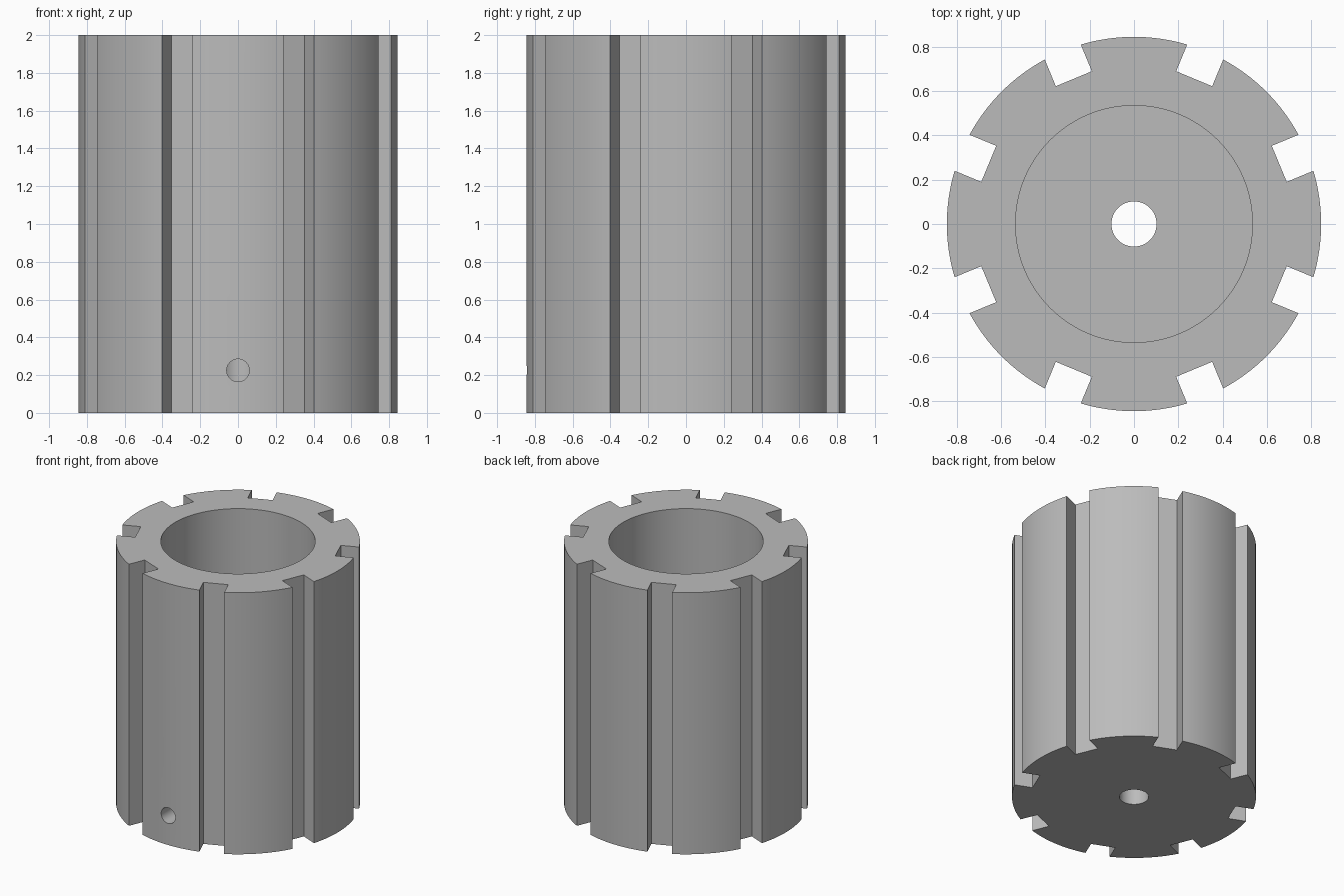
import bpy, bmesh, math
from mathutils import Vector, Matrix

if "Cube" in bpy.data.objects:
    bpy.data.objects.remove(bpy.data.objects["Cube"], do_unlink=True)

HEIGHT = 2.0
OUTER_R, SLOT_FLOOR, SLOT_HALF = 0.845, 0.71, 0.088
BORE_R, BORE_FLOOR = 0.535, 0.45
SHAFT_R = 0.102
SCREW_R, SCREW_Z = 0.06, 0.225
SLOTS, ARC_STEPS = 8, 16

grey = bpy.data.materials.new("plain grey")
grey.use_nodes = True
grey.diffuse_color = (0.5, 0.5, 0.5, 1)
grey.node_tree.nodes["Principled BSDF"].inputs["Base Color"].default_value = (0.5, 0.5, 0.5, 1)


def polar(radius, angle):
    return Vector((radius * math.cos(angle), radius * math.sin(angle), 0))


def slotted_outline():
    """Outer arcs joined by straight-sided, flat-floored slots."""
    points = []
    pitch = math.tau / SLOTS
    half_angle = math.asin(SLOT_HALF / OUTER_R)
    for i in range(SLOTS):
        centre = (i + 0.5) * pitch
        turn = Matrix.Rotation(centre, 3, 'Z')
        points += [turn @ Vector((SLOT_FLOOR, side * SLOT_HALF, 0)) for side in (-1, 1)]
        start, span = centre + half_angle, pitch - 2 * half_angle
        points += [polar(OUTER_R, start + span * k / ARC_STEPS) for k in range(ARC_STEPS + 1)]
    return points


def prism(name, outline, length):
    bm = bmesh.new()
    face = bm.faces.new([bm.verts.new(p) for p in outline])
    top = bmesh.ops.extrude_face_region(bm, geom=[face])["geom"]
    verts = [g for g in top if isinstance(g, bmesh.types.BMVert)]
    bmesh.ops.translate(bm, verts=verts, vec=(0, 0, length))
    bmesh.ops.recalc_face_normals(bm, faces=bm.faces)
    mesh = bpy.data.meshes.new(name)
    bm.to_mesh(mesh)
    bm.free()
    obj = bpy.data.objects.new(name, mesh)
    bpy.context.collection.objects.link(obj)
    mesh.materials.append(grey)
    return obj


def cut_hole(body, name, radius, length, location, tilt=0, sides=96):
    cutter = prism(name, [polar(radius, math.tau * k / sides) for k in range(sides)], length)
    cutter.hide_render = True
    cutter.location = location
    cutter.rotation_euler.x = tilt
    mod = body.modifiers.new(name, 'BOOLEAN')
    mod.operation, mod.solver, mod.object = 'DIFFERENCE', 'EXACT', cutter
    bpy.context.view_layer.update()
    bpy.context.view_layer.objects.active = body
    bpy.ops.object.modifier_apply(modifier=mod.name)
    bpy.data.objects.remove(cutter, do_unlink=True)


# Slotted drum body
drum = prism("slotted_drum", slotted_outline(), HEIGHT)

# Wide bore from the top, shaft hole through the base, screw hole in the front
cut_hole(drum, "bore", BORE_R, HEIGHT, (0, 0, BORE_FLOOR))
cut_hole(drum, "shaft_hole", SHAFT_R, 1, (0, 0, -0.2), sides=48)
cut_hole(drum, "screw_hole", SCREW_R, 1, (0, 0, SCREW_Z), tilt=math.pi / 2, sides=32)

# Smooth curved walls, crisp slot and rim edges
bpy.ops.object.select_all(action='DESELECT')
drum.select_set(True)
bpy.context.view_layer.objects.active = drum
bpy.ops.object.shade_smooth_by_angle(angle=math.radians(20))
